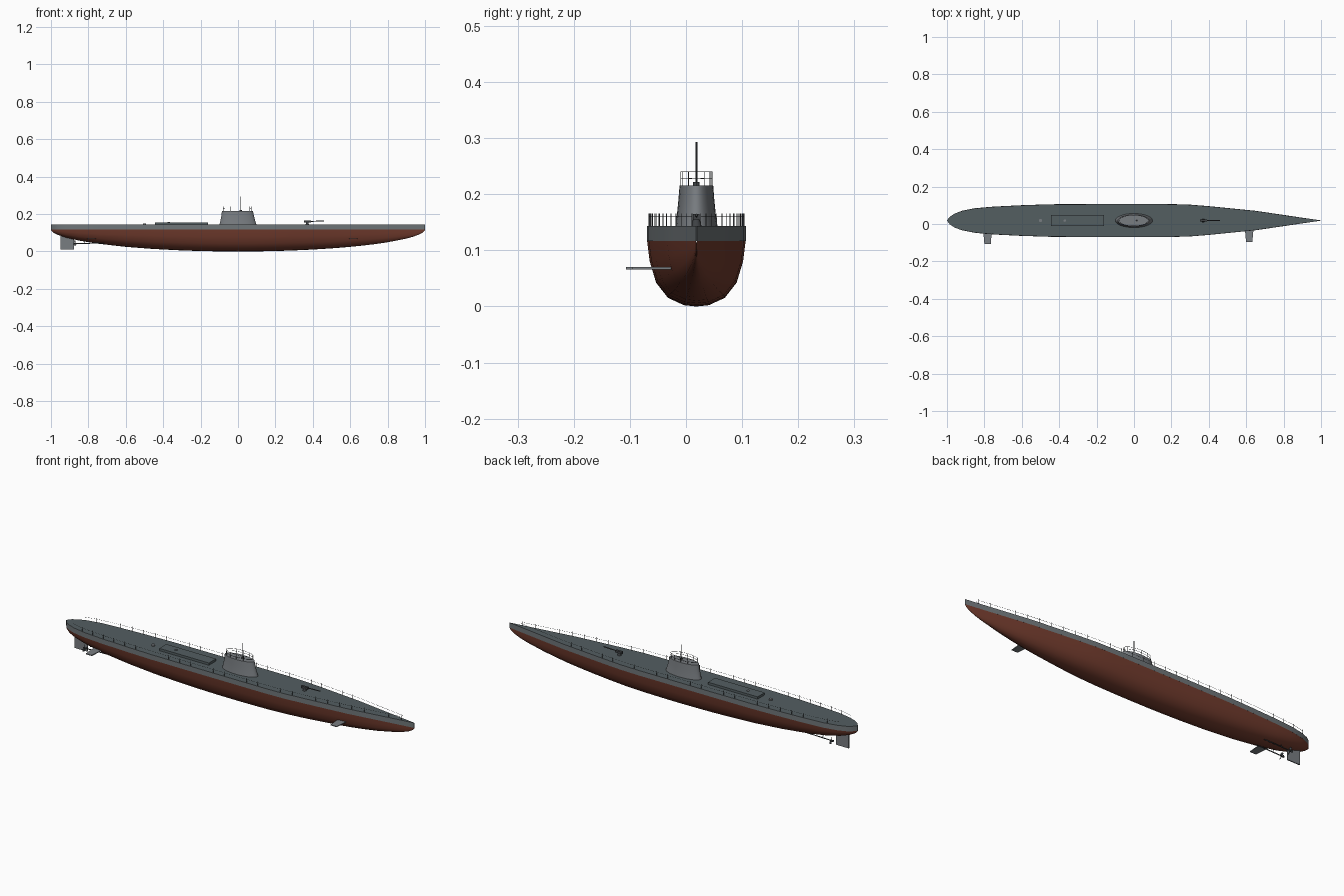
import bpy, bmesh, math
from mathutils import Vector

if "Cube" in bpy.data.objects:
    bpy.data.objects.remove(bpy.data.objects["Cube"])

CY = 0.0185                 # hull centreline
DECK, BAND = 0.143, 0.118   # deck height, waterline height


def material(name, rgb):
    m = bpy.data.materials.new(name)
    m.diffuse_color = (*rgb, 1)
    m.use_nodes = True
    m.node_tree.nodes["Principled BSDF"].inputs["Base Color"].default_value = m.diffuse_color
    return m


RED = material("hull_red", (0.17, 0.045, 0.027))
DECKGREY = material("deck_grey", (0.088, 0.112, 0.12))
BANDGREY = material("casing_grey", (0.16, 0.18, 0.19))
GREY = material("tower_grey", (0.19, 0.205, 0.22))
DARK = material("dark_metal", (0.05, 0.055, 0.06))


def finish(name, bm, mats, smooth=None):
    bmesh.ops.recalc_face_normals(bm, faces=bm.faces[:])
    me = bpy.data.meshes.new(name)
    bm.to_mesh(me)
    bm.free()
    ob = bpy.data.objects.new(name, me)
    bpy.context.collection.objects.link(ob)
    for m in mats:
        me.materials.append(m)
    if smooth:
        bpy.ops.object.select_all(action='DESELECT')
        ob.select_set(True)
        bpy.context.view_layer.objects.active = ob
        bpy.ops.object.shade_smooth_by_angle(angle=math.radians(smooth))
    return ob


def loft(bm, rings, closed=True, caps=True):
    vs = [[bm.verts.new(p) for p in r] for r in rings]
    n = len(vs[0])
    for a, b in zip(vs, vs[1:]):
        for i in range(n if closed else n - 1):
            j = (i + 1) % n
            bm.faces.new((a[i], a[j], b[j], b[i]))
    if caps:
        bm.faces.new(vs[0])
        bm.faces.new(vs[-1])


def rod(bm, a, b, r, sides=6, r2=None):
    a, b = Vector(a), Vector(b)
    d = (b - a).normalized()
    u = d.orthogonal().normalized()
    w = d.cross(u)
    ang = [2 * math.pi * i / sides for i in range(sides)]
    loft(bm, [[p + (u * math.cos(t) + w * math.sin(t)) * q for t in ang]
              for p, q in ((a, r), (b, r if r2 is None else r2))])


def box(bm, x0, x1, y0, y1, z0, z1):
    loft(bm, [[(x0, y0, z), (x1, y0, z), (x1, y1, z), (x0, y1, z)] for z in (z0, z1)])


def ellipse(cx, rx, ry, z, n=32):
    return [(cx + rx * math.cos(2 * math.pi * i / n),
             CY + ry * math.sin(2 * math.pi * i / n), z) for i in range(n)]


# Half-width of the plan outline
PLAN = [(-1, .0008), (-.985, .02), (-.96, .037), (-.92, .052), (-.85, .066), (-.75, .0745),
        (-.6, .082), (-.45, .087), (-.2, .088), (.2, .088), (.3, .085), (.4, .077),
        (.65, .052), (.8, .03), (.9, .015), (1, .0008)]


def width(x):
    for (x0, w0), (x1, w1) in zip(PLAN, PLAN[1:]):
        if x <= x1:
            return w0 + (w1 - w0) * (x - x0) / (x1 - x0)
    return PLAN[-1][1]


def keel(x):
    return BAND - max(0.004, BAND * max(0, 1 - x * x) ** 0.53)


stations = sorted({p[0] for p in PLAN} | {-.995, .995, .985, .97, .94, 0, .1, -.1, -.3, .5, .58, .72})

# Lower hull
SECTION = [(1, 0), (.945, .32), (.816, .64), (.575, .87), (.253, .98), (0, 1)]
full = SECTION + [(-w, d) for w, d in reversed(SECTION[:-1])]
bm = bmesh.new()
loft(bm, [[(x, CY + w * width(x), BAND - d * (BAND - keel(x))) for w, d in full]
          for x in stations], closed=False, caps=False)
finish("lower_hull", bm, [RED], 35)

# Upper casing with deck on top
bm = bmesh.new()
outline = [(x, CY - width(x)) for x in stations] + [(x, CY + width(x)) for x in reversed(stations)]
loft(bm, [[(x, y, z) for x, y in outline] for z in (BAND - .001, DECK)])
for f in bm.faces:
    if len(f.verts) > 4 and f.calc_center_median().z > DECK - .001:
        f.material_index = 1
finish("deck_casing", bm, [BANDGREY, DECKGREY], 30)

# Conning tower with slight flare at the foot
bm = bmesh.new()
loft(bm, [ellipse(0, .1, .038, DECK - .002), ellipse(-.001, .093, .0345, .165),
          ellipse(-.002, .087, .032, .19), ellipse(-.003, .083, .030, .2157)])
finish("conning_tower", bm, [GREY], 35)

# Tower railing
bm = bmesh.new()
for z in (.228, .24):
    ring = ellipse(-.003, .076, .028, z, 24)
    for a, b in zip(ring, ring[1:] + ring[:1]):
        rod(bm, a, b, .0007, 4)
for x, y, z in ellipse(-.003, .076, .028, .2157, 12):
    rod(bm, (x, y, z), (x, y, .241), .0009, 4)
finish("tower_railing", bm, [DARK])

# Periscope
bm = bmesh.new()
rod(bm, (.015, CY, .215), (.015, CY, .222), .006, 12)
rod(bm, (.015, CY, .215), (.015, CY, .293), .0018, 8)
finish("periscope", bm, [DARK], 35)

# Raised deck platform and hatches
bm = bmesh.new()
box(bm, -.445, -.16, CY - .029, CY + .029, DECK - .002, .155)
finish("deck_platform", bm, [DECKGREY])
bm = bmesh.new()
rod(bm, (-.5, CY, DECK - .002), (-.5, CY, .15), .009, 12)
rod(bm, (-.37, CY, .154), (-.37, CY, .158), .007, 12)
finish("hatches", bm, [GREY], 35)

# Deck gun pointing to the bow
bm = bmesh.new()
rod(bm, (.37, CY, DECK - .002), (.37, CY, .156), .01, 12, .006)
box(bm, .352, .39, CY - .006, CY + .006, .155, .165)
rod(bm, (.385, CY, .161), (.46, CY, .163), .0025, 8)
finish("deck_gun", bm, [DARK], 35)

# Deck railing on both sides
bm = bmesh.new()
for s in (-1, 1):
    posts = [(x, CY + s * max(0, width(x) - .003)) for x in
             [-.93 + 1.86 * i / 29 for i in range(30)]]
    for x, y in posts:
        rod(bm, (x, y, DECK - .001), (x, y, .166), .0009, 4)
    for (xa, ya), (xb, yb) in zip(posts, posts[1:]):
        rod(bm, (xa, ya, .16), (xb, yb, .16), .0005, 4)
finish("deck_railing", bm, [DARK])

# Rudder
bm = bmesh.new()
box(bm, -.95, -.877, CY - .0025, CY + .0025, .012, .085)
finish("rudder", bm, [GREY])

# Diving planes, on the -y side only
for name, x, tip in (("stern_plane", -.783, -.107), ("bow_plane", .616, -.095)):
    bm = bmesh.new()
    loft(bm, [[(x - .024, tip + .08, z), (x + .024, tip + .08, z),
               (x + .017, tip, z), (x - .017, tip, z)] for z in (.066, .070)])
    finish(name, bm, [GREY])

# Twin shafts and three-bladed propellers
for name, y in (("right_propeller", CY - .03), ("left_propeller", CY + .03)):
    bm = bmesh.new()
    rod(bm, (-.875, y, .042), (-.7, y, .046), .0025, 8)
    rod(bm, (-.82, y, .043), (-.82, CY + (y - CY) * .7, .075), .0015, 6)
    rod(bm, (-.88, y, .042), (-.864, y, .042), .0045, 10)
    for k in range(3):
        t = math.pi / 2 + k * 2 * math.pi / 3
        d = Vector((0, math.cos(t), math.sin(t)))
        side = Vector((.5, -math.sin(t), math.cos(t))).normalized()
        c = Vector((-.872, y, .042))
        quad = [c + d * r + side * w for r, w in
                ((.002, -.002), (.014, -.007), (.02, 0), (.014, .007), (.002, .002))]
        loft(bm, [[p + Vector((o, 0, 0)) for p in quad] for o in (-.0007, .0007)])
    finish(name, bm, [DARK], 35)
